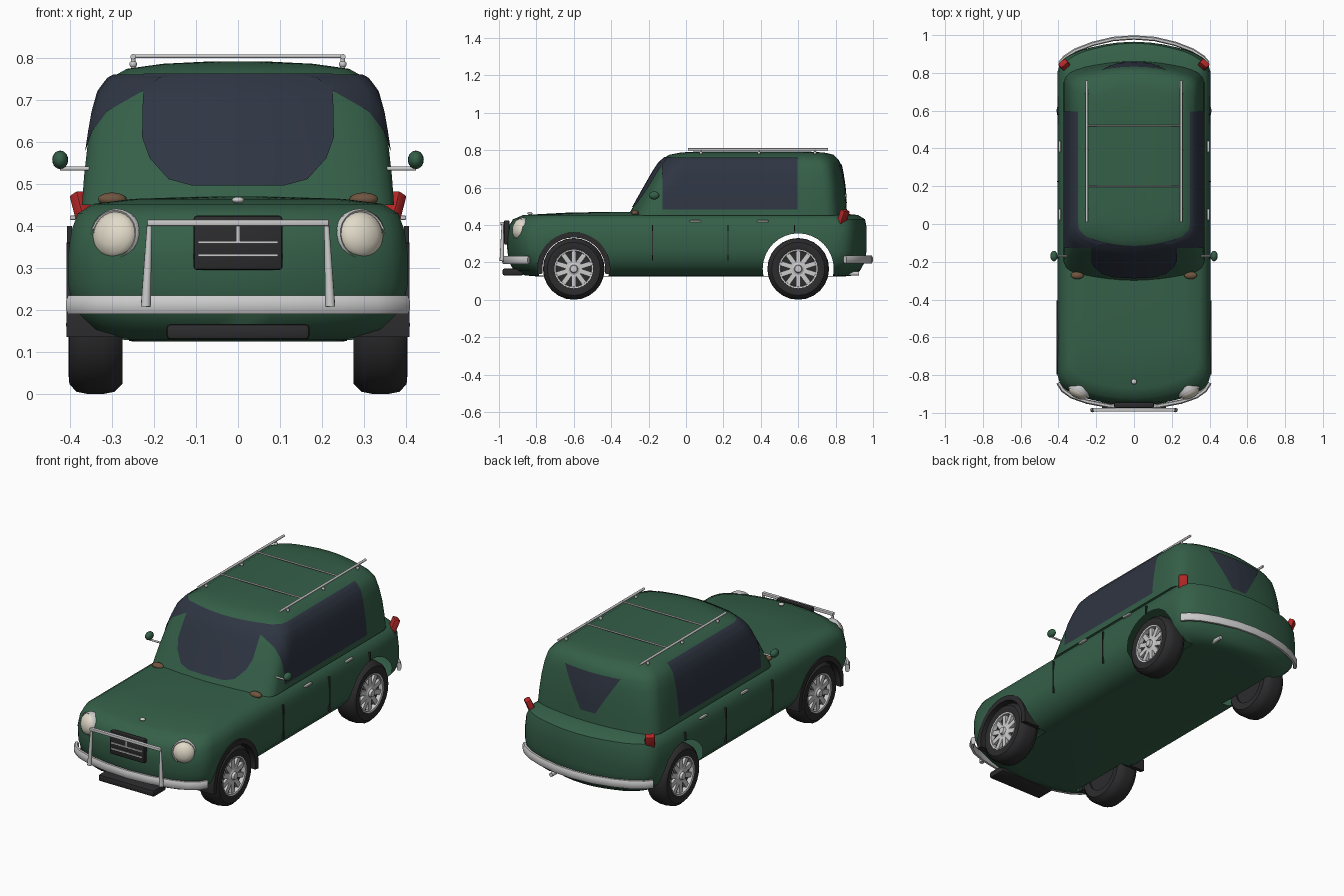
import bpy, bmesh, math
from mathutils import Vector, Matrix
from mathutils.bvhtree import BVHTree

if "Cube" in bpy.data.objects:
    bpy.data.objects.remove(bpy.data.objects["Cube"])


def material(name, *rgb):
    m = bpy.data.materials.new(name)
    m.diffuse_color = (*rgb, 1)
    m.use_nodes = True
    m.node_tree.nodes["Principled BSDF"].inputs["Base Color"].default_value = m.diffuse_color
    return m


GREEN = material("green paint", .035, .115, .065)
GLASS = material("dark glass", .028, .036, .055)
BLACK = material("black", .025, .025, .027)
CHROME = material("chrome", .62, .62, .63)
CREAM = material("lamp glass", .75, .70, .58)
RED = material("red lens", .45, .02, .02)
AMBER = material("amber lens", .16, .09, .05)


def mesh(name, verts, faces, mat, recalc=True):
    bm = bmesh.new()
    vs = [bm.verts.new(v) for v in verts]
    for f in faces:
        bm.faces.new([vs[i] for i in f])
    if recalc:
        bmesh.ops.recalc_face_normals(bm, faces=bm.faces)
    return finish(name, bm, mat)


def finish(name, bm, mat):
    me = bpy.data.meshes.new(name)
    bm.to_mesh(me)
    bm.free()
    me.materials.append(mat)
    ob = bpy.data.objects.new(name, me)
    bpy.context.collection.objects.link(ob)
    return ob


def skin(name, rings, mat, caps=True, closed=True):
    """Joins a list of equal point rings with quads."""
    n = len(rings[0])
    faces = [(i * n + j, i * n + (j + 1) % n, (i + 1) * n + (j + 1) % n, (i + 1) * n + j)
             for i in range(len(rings) - 1) for j in range(n if closed else n - 1)]
    if caps:
        faces += [tuple(range(n)), tuple(range((len(rings) - 1) * n, len(rings) * n))]
    return mesh(name, [p for r in rings for p in r], faces, mat)


END = [(0, 0), (.2, .004), (.38, .014), (.55, .029), (.7, .045), (.82, .065), (.91, .087), (.97, .118), (1, .16)]


def shell(name, layers, end, mat):
    """Stack of rounded plan outlines (z, half width, front y, rear y)."""
    rings = []
    for z, w, yf, yr in layers:
        half = [(u * w, yf + v * end) for u, v in END]
        a, b = yf + .16 * end, yr - .16 * end
        half += [(w, a + (b - a) * k / 8) for k in range(1, 8)]
        half += [(u * w, yr - v * end) for u, v in reversed(END)]
        rings.append([(x, y, z) for x, y in half] + [(-x, y, z) for x, y in half[-2:0:-1]])
    return skin(name, rings, mat)


def lathe(name, profile, loc, mat, s=1, n=24, arc=None):
    """Spins (x, r) profile around the x axis; s = side of the car."""
    a0, a1 = arc or (0, 2 * math.pi)
    m = n + 1 if arc else n
    rings = [[(s * x, r * math.cos(a), r * math.sin(a)) for x, r in profile]
             for a in (a0 + (a1 - a0) * i / n for i in range(m))]
    if not arc:
        rings.append(rings[0])
    ob = skin(name, rings, mat, caps=bool(arc), closed=True)
    bm = bmesh.new()
    bm.from_mesh(ob.data)
    bmesh.ops.remove_doubles(bm, verts=bm.verts, dist=1e-5)
    bmesh.ops.recalc_face_normals(bm, faces=bm.faces)
    bm.to_mesh(ob.data)
    bm.free()
    ob.location = loc
    return ob


def box(name, size, loc, mat, rot=(0, 0, 0), bevel=0):
    bm = bmesh.new()
    bmesh.ops.create_cube(bm, size=1, matrix=Matrix.Diagonal((*size, 1)))
    if bevel:
        bmesh.ops.bevel(bm, geom=bm.edges[:], offset=bevel, segments=2, profile=.5, affect='EDGES')
    ob = finish(name, bm, mat)
    ob.location, ob.rotation_euler = loc, rot
    return ob


def ball(name, size, loc, mat):
    bm = bmesh.new()
    bmesh.ops.create_uvsphere(bm, u_segments=16, v_segments=10, radius=1)
    ob = finish(name, bm, mat)
    ob.location, ob.scale = loc, size
    return ob


def rod(name, p, q, r, mat, r2=None):
    p, q = Vector(p), Vector(q)
    bm = bmesh.new()
    bmesh.ops.create_cone(bm, cap_ends=True, segments=10, radius1=r, radius2=r2 or r, depth=(q - p).length)
    ob = finish(name, bm, mat)
    ob.location = (p + q) / 2
    ob.rotation_euler = (q - p).to_track_quat('Z', 'Y').to_euler()
    return ob


# Lower body with open wheel arches
body = shell("body", [
    (.125, .25, -.80, .85), (.13, .30, -.86, .90), (.155, .35, -.92, .93), (.20, .39, -.945, .955),
    (.26, .405, -.955, .965), (.33, .405, -.96, .965), (.39, .397, -.95, .965), (.43, .382, -.925, .957),
    (.453, .345, -.87, .92), (.465, .25, -.65, .80), (.47, .10, -.42, .60)], 1, GREEN)
body.data.materials.append(BLACK)
for s in (1, -1):
    for y in (-.6, .6):
        cut = lathe("arch_cutter", [(.26, 0), (.26, .19), (.5, .19), (.5, 0)], (0, y, .165), GREEN, s, 32)
        cut.data.materials.append(BLACK)
        for p in cut.data.polygons:
            p.material_index = 1
        mod = body.modifiers.new("arch", 'BOOLEAN')
        mod.operation, mod.object, mod.solver = 'DIFFERENCE', cut, 'EXACT'
        bpy.context.view_layer.objects.active = body
        bpy.ops.object.modifier_apply(modifier=mod.name)
        bpy.data.objects.remove(cut)
bm = bmesh.new()
bm.from_mesh(body.data)
bmesh.ops.delete(bm, geom=[f for f in bm.faces if f.material_index == 1], context='FACES')
bm.to_mesh(body.data)
bm.free()

# Cabin
cabin = shell("cabin", [
    (.45, .372, -.31, .862), (.52, .367, -.27, .857), (.60, .358, -.225, .85), (.67, .346, -.185, .84),
    (.72, .332, -.155, .83), (.75, .31, -.13, .815), (.775, .265, -.09, .79), (.787, .18, -.03, .74),
    (.792, .08, .05, .66)], .7, GREEN)
tree = BVHTree.FromPolygons([v.co for v in cabin.data.vertices], [p.vertices[:] for p in cabin.data.polygons])


def window(name, rows, axis, s):
    """Lays a pane on the cabin; rows are (z, start, end) seen along the axis."""
    fine = [tuple(a + (b - a) * k / 5 for a, b in zip(r, q)) for r, q in zip(rows, rows[1:]) for k in range(5)]
    rings = []
    for z, a, b in fine + [rows[-1]]:
        ring = []
        for k in range(21):
            t = a + (b - a) * k / 20
            o, d = ((t, 2 * s, z), (0, -s, 0)) if axis == 'y' else ((2 * s, t, z), (-s, 0, 0))
            hit, nor = tree.ray_cast(Vector(o), Vector(d))[:2]
            if nor.dot(Vector(d)) > 0:
                nor = -nor
            ring.append(hit + nor * .004)
        rings.append(ring)
    return skin(name, rings, GLASS, caps=False, closed=False)


window("windshield", [(.495, -.11, .11), (.51, -.165, .165), (.56, -.21, .21), (.61, -.228, .228),
                      (.76, -.225, .225)], 'y', -1)
window("rear_window", [(.515, -.045, .045), (.72, -.17, .17)], 'y', 1)
for s in (1, -1):
    window("side_window", [(.482, -.125, .595), (.72, -.125, .595), (.758, -.10, .595)], 'x', s)

# Wheels
for s in (1, -1):
    for y in (-.6, .6):
        c = (s * .34, y, .165)
        lathe("tire", [(-.06, .10), (-.065, .14), (-.045, .16), (-.02, .165), (.02, .165), (.045, .16),
                       (.062, .142), (.064, .12), (.056, .10)], c, BLACK, s)
        lathe("rim", [(.035, .094), (.058, .096), (.06, .104), (.05, .106)], c, CHROME, s)
        lathe("wheel_disc", [(-.05, 0), (-.05, .102), (.03, .102), (.03, 0)], c, BLACK, s)
        lathe("hub", [(.02, 0), (.02, .034), (.05, .032), (.055, .022), (.068, .018), (.07, 0)], c, CHROME, s, 16)
        bm = bmesh.new()
        for k in range(10):
            m = Matrix.Rotation(k * math.pi / 5, 4, 'X') @ Matrix.Translation((s * .042, 0, .062))
            bmesh.ops.create_cube(bm, size=1, matrix=m @ Matrix.Diagonal((.016, .026, .072, 1)))
        finish("spokes", bm, CHROME).location = c
    lathe("front_arch_lining", [(.29, .168), (.29, .196), (.409, .196), (.409, .168)], (0, -.6, .165),
          BLACK, s, 20, (-.15, math.pi + .15))


# Bumpers
def bumper(name, half, z):
    path = [Vector((-x, y)) for x, y in half] + [Vector(p) for p in half[-2::-1]]
    sec = [(-.011, -.012), (-.006, -.022), (.006, -.022), (.012, -.01), (.012, .01), (.006, .022), (-.006, .022), (-.011, .012)]
    rings = []
    for i, p in enumerate(path):
        d = (path[min(i + 1, len(path) - 1)] - path[max(i - 1, 0)]).normalized()
        n = Vector((-d.y, d.x)) * (1 if half[-1][1] > 0 else -1)
        rings.append([(p.x + n.x * a, p.y + n.y * a, z + b) for a, b in sec])
    skin(name, rings, CHROME)


bumper("front_bumper", [(.40, -.84), (.375, -.88), (.33, -.912), (.25, -.94), (.13, -.963), (0, -.972)], .212)
bumper("rear_bumper", [(.392, .85), (.365, .882), (.31, .918), (.22, .953), (.11, .979), (0, .987)], .215)

# Nose: grille, guard bar and lower intake
box("grille", (.212, .03, .13), (0, -.958, .36), BLACK, bevel=.008)
for z in (.33, .362):
    box("grille_bar", (.19, .008, .006), (0, -.974, z), CHROME)
box("grille_center_bar", (.01, .008, .04), (0, -.974, .382), CHROME)
box("guard_bar", (.435, .02, .016), (0, -.983, .408), CHROME, bevel=.004)
box("lower_intake", (.34, .11, .036), (0, -.925, .148), BLACK, bevel=.008)
ball("hood_ornament", (.015, .014, .008), (0, -.835, .462), CHROME)
rod("exhaust_pipe", (.18, .84, .14), (.18, .925, .14), .011, CHROME)

# Parts on both sides
for s in (1, -1):
    rod("guard_leg", (s * .22, -.985, .208), (s * .211, -.98, .408), .012, CHROME, .006)
    lamp = Vector((s * .42, -.88, .16)).to_track_quat('X', 'Z').to_euler()
    p = (s * .293, -.889, .378)
    lathe("headlight", [(-.03, 0), (-.03, .056), (.005, .057), (.02, .047), (.031, .027), (.035, 0)], p,
          CREAM).rotation_euler = lamp
    lathe("headlight_ring", [(-.03, .054), (-.03, .063), (.003, .064), (.01, .059), (.006, .054)], p,
          CHROME).rotation_euler = lamp
    ball("front_indicator", (.034, .02, .016), (s * .30, -.272, .464), AMBER)
    box("tail_light", (.05, .032, .11), (s * .363, .836, .428), RED, (math.radians(-22), 0, s * math.radians(-40)), .007)
    ball("mirror", (.019, .028, .022), (s * .424, -.17, .558), GREEN)
    rod("mirror_stalk", (s * .355, -.17, .537), (s * .425, -.17, .537), .005, CHROME)
    for y in (.05, .41):
        box("door_handle", (.014, .06, .011), (s * .394, y, .42), CHROME, bevel=.003)
    for y, z in ((-.18, .21), (.225, .21), (.58, .355)):
        box("door_seam", (.012, .005, .40 - z), (s * .402, y, (z + .40) / 2), BLACK)
    rod("roof_rail", (s * .25, .01, .804), (s * .25, .76, .804), .0065, CHROME)
    for y in (.08, .39, .69):
        rod("rail_post", (s * .25, y, .772), (s * .25, y, .804), .006, CHROME)
        ball("rail_foot", (.009, .009, .009), (s * .25, y, .786), CHROME)
for y in (.20, .52):
    rod("roof_crossbar", (-.25, y, .805), (.25, y, .805), .0045, CHROME)

bpy.ops.object.select_all(action='SELECT')
bpy.ops.object.shade_smooth_by_angle(angle=math.radians(38))
